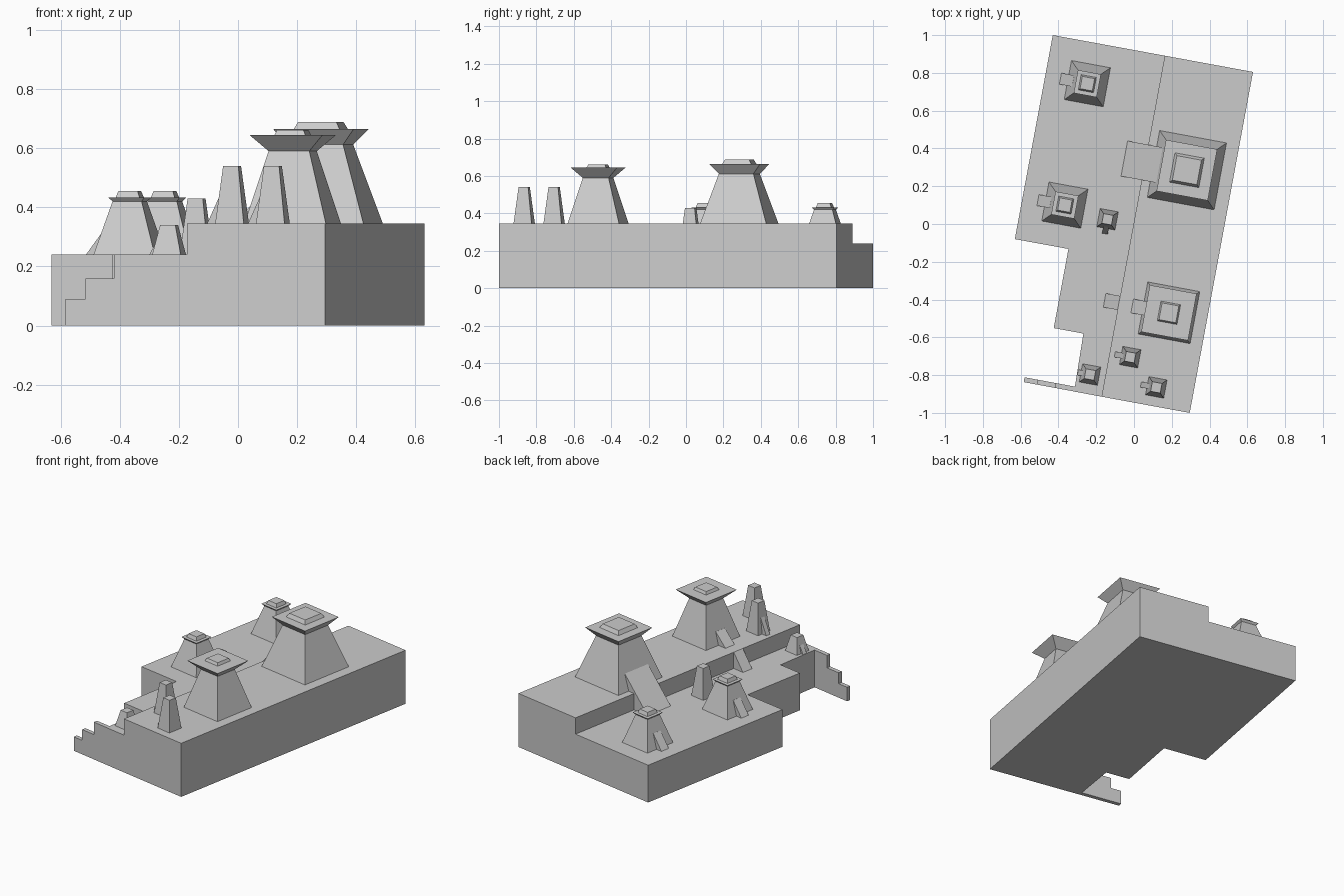
import bpy, bmesh
from math import radians, sin, cos

if "Cube" in bpy.data.objects:
    bpy.data.objects.remove(bpy.data.objects["Cube"])

A = radians(-10.5)  # whole complex is turned about z


def turn(c, u, v):
    return (c[0] + u * cos(A) - v * sin(A), c[1] + u * sin(A) + v * cos(A))


def make(name, verts, faces):
    bm = bmesh.new()
    vs = [bm.verts.new(p) for p in verts]
    for f in faces:
        bm.faces.new([vs[i] for i in f])
    bmesh.ops.recalc_face_normals(bm, faces=bm.faces)
    me = bpy.data.meshes.new(name)
    bm.to_mesh(me)
    bm.free()
    ob = bpy.data.objects.new(name, me)
    bpy.context.collection.objects.link(ob)
    return ob


def loft(name, rings):
    n = len(rings[0])
    verts = [p for r in rings for p in r]
    faces = [range(n), range(n * (len(rings) - 1), n * len(rings))]
    for k in range(len(rings) - 1):
        for i in range(n):
            j = (i + 1) % n
            faces.append((k * n + i, k * n + j, k * n + n + j, k * n + n + i))
    return make(name, verts, faces)


def block(name, outline, z0, z1):
    return loft(name, [[(x, y, z) for x, y in outline] for z in (z0, z1)])


def tower(name, c, profile):
    # square rings given as (half width, height)
    return loft(name, [[(*turn(c, sx * h, sy * h), z)
                        for sx, sy in ((-1, -1), (1, -1), (1, 1), (-1, 1))]
                       for h, z in profile])


def ramp(name, c, far, near, width, z0, z1, front=False):
    # wedge rising towards the tower; side is -u, or -v when front is set
    w = width / 2
    rings = []
    for s in (-w, w):
        pts = [(-far, z0), (-near, z1), (-near + 0.015, z1), (-near + 0.015, z0)]
        rings.append([(*(turn(c, s, d) if front else turn(c, d, s)), z) for d, z in pts])
    return loft(name, rings)


LOW, HIGH = 0.24, 0.345

# terraces
block("upper_terrace", [(0.163, 0.891), (0.63, 0.805), (0.295, -1.0), (-0.172, -0.914)], 0, HIGH)
block("lower_terrace", [(-0.43, 1.0), (0.163, 0.891), (-0.172, -0.914), (-0.317, -0.887),
                        (-0.268, -0.58), (-0.425, -0.551), (-0.347, -0.132), (-0.631, -0.08)], 0, LOW)

# stepped wall along the front edge
corner = (0.295, -1.0)
for i, (x0, x1, z) in enumerate([(-0.584, -0.515, 0.09), (-0.515, -0.42, 0.16), (-0.42, -0.30, LOW)]):
    u0, u1 = ((x - corner[0]) / cos(A) for x in (x0, x1))
    block(f"wall_step_{i + 1}", [turn(corner, u, v) for u, v in
                                 ((u0, 0), (u1, 0), (u1, 0.026), (u0, 0.026))], 0, z)

# two great towers with flared crowns
big, mid = (0.28, 0.285), (0.185, -0.47)
tower("great_tower", big, [(0.18, HIGH), (0.094, 0.612), (0.138, 0.664),
                           (0.079, 0.664), (0.066, 0.688)])
ramp("great_ramp", big, 0.337, 0.147, 0.19, LOW, 0.447)
tower("second_tower", mid, [(0.14, HIGH), (0.07, 0.59), (0.126, 0.645),
                            (0.053, 0.645), (0.045, 0.662)])
ramp("second_ramp", mid, 0.198, 0.118, 0.075, HIGH, 0.425)

# ramp between the terraces
ramp("terrace_ramp", (-0.08, -0.418), 0.077, 0.0, 0.075, LOW, HIGH)

# small crowned towers
for i, c in enumerate([(-0.247, 0.743), (-0.366, 0.1)]):
    tower(f"small_tower_{i + 1}", c, [(0.105, LOW), (0.05, 0.42), (0.062, 0.433),
                                      (0.041, 0.433), (0.033, 0.455)])
    ramp(f"small_ramp_{i + 1}", c, 0.145, 0.077, 0.06, LOW, 0.333)

# plain tapered pillars: centre, base z, height, ramp height, far, front side
for i, (c, z, h, r, far, front) in enumerate([
        ((-0.14, 0.025), LOW, 0.19, 0.08, 0.078, True),
        ((-0.02, -0.705), HIGH, 0.195, 0.1, 0.083, False),
        ((0.118, -0.865), HIGH, 0.195, 0.1, 0.083, False),
        ((-0.233, -0.797), LOW, 0.1, 0.05, 0.065, False)]):
    tower(f"pillar_{i + 1}", c, [(0.049, z), (0.026, z + h)])
    ramp(f"pillar_ramp_{i + 1}", c, far, 0.049 - 0.023 * r / h, 0.03, z, z + r, front)
